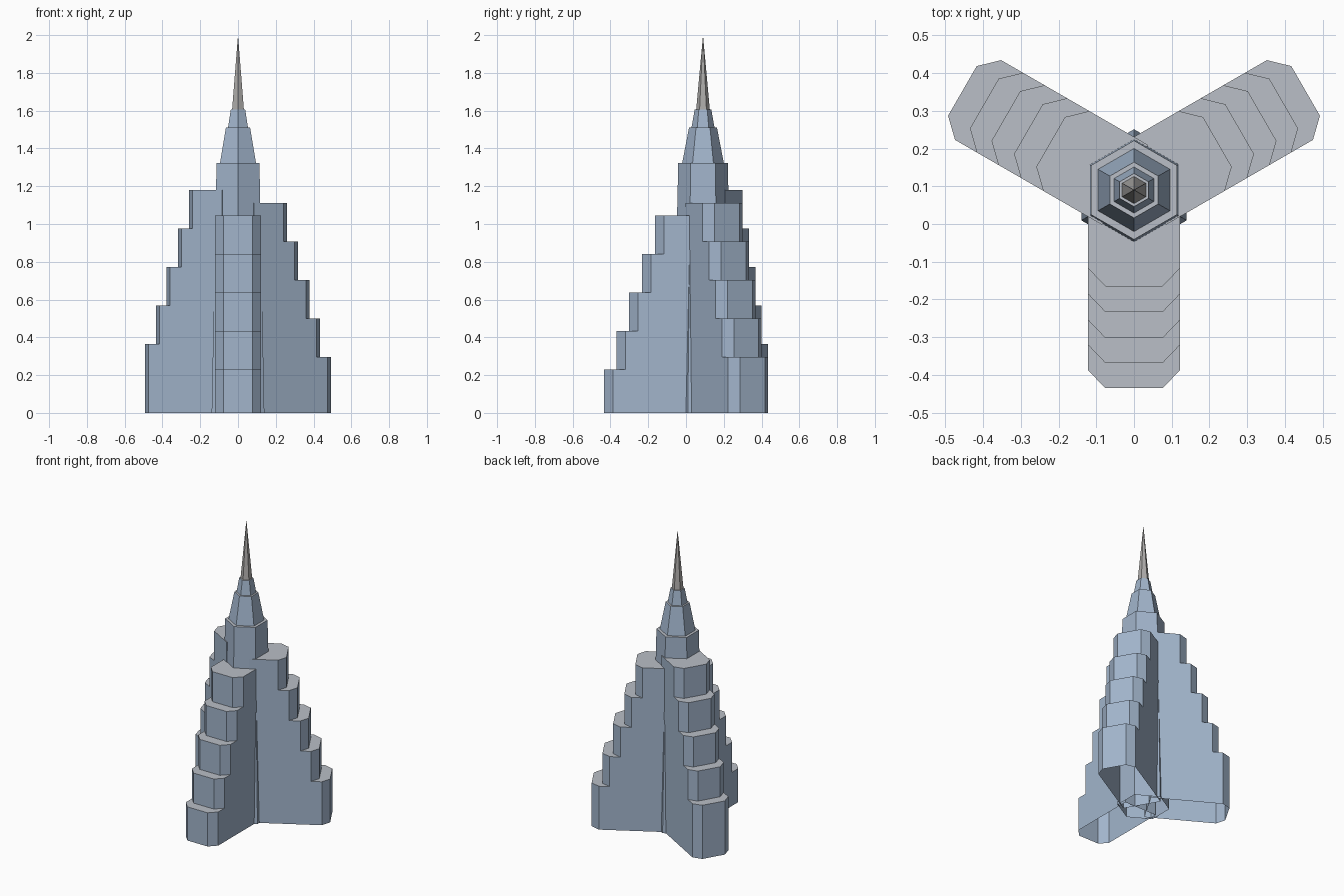
import bpy, bmesh, math
from mathutils import Matrix, Vector

if "Cube" in bpy.data.objects:
    bpy.data.objects.remove(bpy.data.objects["Cube"])

CENTRE = Vector((0, 0.09, 0))


def material(name, rgb):
    m = bpy.data.materials.new(name)
    m.diffuse_color = (*rgb, 1)
    m.use_nodes = True
    m.node_tree.nodes["Principled BSDF"].inputs["Base Color"].default_value = m.diffuse_color
    return m


WALL = material("blue glass wall", (0.36, 0.46, 0.60))
ROOF = material("pale grey roof", (0.49, 0.52, 0.57))
METAL = material("spire metal", (0.42, 0.41, 0.40))


def finish(bm, name, mats):
    bmesh.ops.remove_doubles(bm, verts=bm.verts, dist=1e-5)
    bm.normal_update()
    # flat upward faces are roof, everything else is wall
    for f in bm.faces:
        f.material_index = 1 if len(mats) > 1 and abs(f.normal.z) > 0.9 else 0
    me = bpy.data.meshes.new(name)
    bm.to_mesh(me)
    bm.free()
    for m in mats:
        me.materials.append(m)
    ob = bpy.data.objects.new(name, me)
    bpy.context.collection.objects.link(ob)
    return ob


def wing(name, angle, first_height):
    """Stepped wing with chamfered tips, built along +x then turned."""
    half, tip, cut, inner = 0.122, 0.076, 0.048, 0.027
    reach = [0.525, 0.458, 0.392, 0.323, 0.255]
    heights = [first_height + 0.204 * i for i in range(5)]
    bm = bmesh.new()

    def face(pts):
        bm.faces.new([bm.verts.new(p) for p in pts])

    def chain(d, z):
        return [(d - cut, -half, z), (d, -tip, z), (d, tip, z), (d - cut, half, z)]

    z0 = 0
    for i, (d, z1) in enumerate(zip(reach, heights)):
        low, high = chain(d, z0), chain(d, z1)
        back0 = [(inner, half, z0), (inner, -half, z0)]
        back1 = [(inner, half, z1), (inner, -half, z1)]
        a, b = low + back0, high + back1
        for k in range(6):
            n = (k + 1) % 6
            face([a[k], a[n], b[n], b[k]])
        # terrace up to the next step, or the full top roof
        if i < 4:
            face(high + chain(reach[i + 1], z1)[::-1])
        else:
            face(b)
        z0 = z1
    bm.transform(Matrix.Translation(CENTRE) @ Matrix.Rotation(math.radians(angle), 4, 'Z'))
    return finish(bm, name, [WALL, ROOF])


def hex_stack(name, profile, mats):
    """Six-sided tower section from (radius, height) pairs."""
    bm = bmesh.new()
    rings = []
    for r, z in profile:
        if r == 0:
            rings.append([bm.verts.new(CENTRE + Vector((0, 0, z)))] * 6)
        else:
            rings.append([bm.verts.new(CENTRE + Vector((
                r * math.cos(math.radians(90 + 60 * k)),
                r * math.sin(math.radians(90 + 60 * k)), z))) for k in range(6)])
    for lo, hi in zip(rings, rings[1:]):
        for k in range(6):
            n = (k + 1) % 6
            pts = [lo[k], lo[n], hi[n], hi[k]]
            bm.faces.new(pts[:3] if hi[0] is hi[1] else pts)
    return finish(bm, name, mats)


# three wings, each starting its steps at a different height
wing("front_wing", -90, 0.229)
wing("right_wing", 30, 0.295)
wing("left_wing", 150, 0.365)

# tapered hexagonal core with two set-back crowns
hex_stack("core_tower",
          [(0.161, 0), (0.131, 1.324), (0.110, 1.324), (0.074, 1.51),
           (0.061, 1.51), (0.044, 1.606), (0.036, 1.606)], [WALL, ROOF])

# needle spire
hex_stack("spire", [(0.036, 1.606), (0, 2.0)], [METAL])
